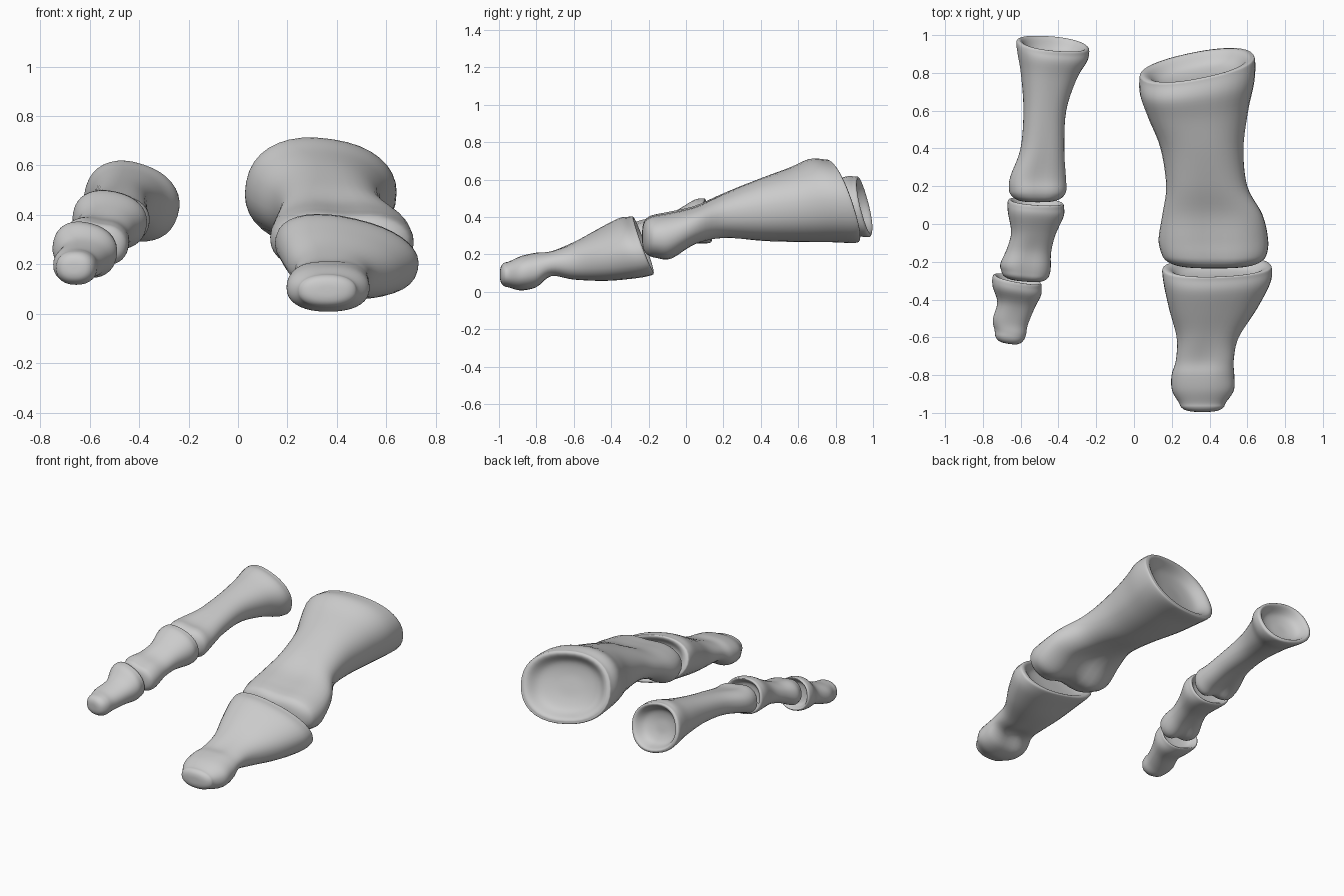
import bpy, bmesh, math
from mathutils import Vector, Euler

SEG, STEPS = 36, 5


def rot(s):
    return Euler([math.radians(a) for a in (s[5], s[7], s[6])], 'XYZ').to_matrix()


def cap(s, sign, profile):
    # Shrinking copies of an end section, pushed along its normal
    n = rot(s) @ Vector((0, sign, 0))
    return [(s[0] + n.x * d, s[1] + n.y * d, s[2] + n.z * d, s[3] * k, s[4] * k)
            + tuple(s[5:8]) + (s[8] * k,) for k, d in profile]


def hollow(d):
    return [(.96, .018), (.86, .014), (.66, -.6 * d), (.35, -.95 * d), (.02, -d)]


def dome(d):
    return [(.9, .5 * d), (.7, .82 * d), (.4, .97 * d), (.02, d)]


def spline(a, b, c, d, t):
    return [.5 * (2 * q + (r - p) * t + (2 * p - 5 * q + 4 * r - w) * t * t
                  + (3 * q - p - 3 * r + w) * t ** 3) for p, q, r, w in zip(a, b, c, d)]


def ring(bm, s):
    # Squarish oval with an optional groove along the underside
    m, c, pts = rot(s), Vector(s[:3]), []
    for i in range(SEG):
        a = 2 * math.pi * i / SEG
        u, v = math.cos(a), math.sin(a)
        u = math.copysign(abs(u) ** .88, u)
        v = math.copysign(abs(v) ** .88, v)
        z = v * s[4]
        if v < 0:
            z += s[8] * math.exp(-(u / .4) ** 2) * -v
        else:
            z -= .35 * s[8] * math.exp(-(u / .4) ** 2) * v
        pts.append(bm.verts.new(c + m @ Vector((u * s[3], 0, z))))
    return pts


def bone(name, secs, back, front):
    # Section: x, y, z, half width, half height, lean, yaw, roll, groove
    secs = cap(secs[0], 1, back)[::-1] + secs + cap(secs[-1], -1, front)
    bm = bmesh.new()
    rings = []
    last = len(secs) - 1
    for i in range(last):
        q = [secs[max(0, min(last, i + k))] for k in (-1, 0, 1, 2)]
        rings += [ring(bm, spline(*q, t / STEPS)) for t in range(STEPS)]
    rings.append(ring(bm, secs[-1]))
    for r0, r1 in zip(rings, rings[1:]):
        for i in range(SEG):
            j = (i + 1) % SEG
            bm.faces.new((r0[i], r0[j], r1[j], r1[i]))
    bm.faces.new(rings[0])
    bm.faces.new(rings[-1])
    bmesh.ops.recalc_face_normals(bm, faces=bm.faces)
    for f in bm.faces:
        f.smooth = True
    me = bpy.data.meshes.new(name)
    bm.to_mesh(me)
    bm.free()
    bpy.context.collection.objects.link(bpy.data.objects.new(name, me))


# Big toe, two bones
bone("big_toe_proximal_bone", [
    (.335, .82, .485, .31, .232, 19, 12, 8, 0),
    (.335, .72, .488, .305, .225, 14, 9, 8, 0),
    (.34, .58, .465, .265, .198, 8, 5, 6, 0),
    (.36, .40, .438, .22, .165, 4, 0, 4, 0),
    (.385, .20, .405, .215, .127, 0, 0, 3, .02),
    (.415, .05, .355, .265, .115, 0, 0, 2, .05),
    (.42, -.08, .300, .29, .142, 0, 0, 2, .06),
    (.425, -.16, .295, .278, .13, 0, 0, 2, .05)], hollow(.06), dome(.075))
bone("big_toe_distal_bone", [
    (.44, -.245, .245, .295, .152, 22, 3, 13, 0),
    (.44, -.32, .232, .285, .152, 16, 3, 13, 0),
    (.42, -.45, .198, .235, .132, 8, 2, 11, 0),
    (.39, -.60, .165, .165, .102, 0, 0, 6, .01),
    (.375, -.72, .148, .153, .075, 0, 0, 0, .02),
    (.365, -.80, .115, .166, .098, 0, 0, 0, .01),
    (.365, -.88, .100, .164, .092, 0, 0, 0, 0),
    (.362, -.945, .093, .125, .07, 0, 0, 0, 0)], hollow(.04), dome(.05))

# Small toe, three bones
bone("small_toe_proximal_bone", [
    (-.43, .935, .455, .195, .16, 15, -3, 18, 0),
    (-.432, .88, .46, .185, .152, 10, -3, 18, 0),
    (-.45, .78, .462, .148, .125, 6, -2, 15, 0),
    (-.472, .60, .455, .113, .095, 0, 0, 10, 0),
    (-.485, .40, .43, .116, .083, 0, 0, 8, .01),
    (-.508, .25, .40, .148, .09, 0, 0, 8, .03),
    (-.510, .18, .385, .152, .105, 0, 0, 8, .035)], hollow(.06), dome(.065))
bone("small_toe_middle_bone", [
    (-.52, .10, .38, .15, .118, 10, -3, 12, 0),
    (-.52, .05, .375, .148, .112, 6, -3, 12, 0),
    (-.533, -.05, .35, .118, .085, 0, -3, 10, 0),
    (-.556, -.14, .32, .118, .078, 0, -4, 10, .015),
    (-.574, -.22, .295, .134, .095, 0, -5, 10, .03),
    (-.575, -.26, .288, .128, .092, 0, -5, 10, .03)], hollow(.03), dome(.045))
bone("small_toe_distal_bone", [
    (-.62, -.31, .262, .132, .108, 10, -9, 14, 0),
    (-.62, -.355, .252, .13, .104, 6, -9, 14, 0),
    (-.625, -.43, .225, .10, .078, 0, -9, 10, 0),
    (-.655, -.52, .198, .094, .07, 0, -9, 4, 0),
    (-.655, -.575, .187, .084, .07, 0, -9, 0, 0)], hollow(.03), dome(.06))
